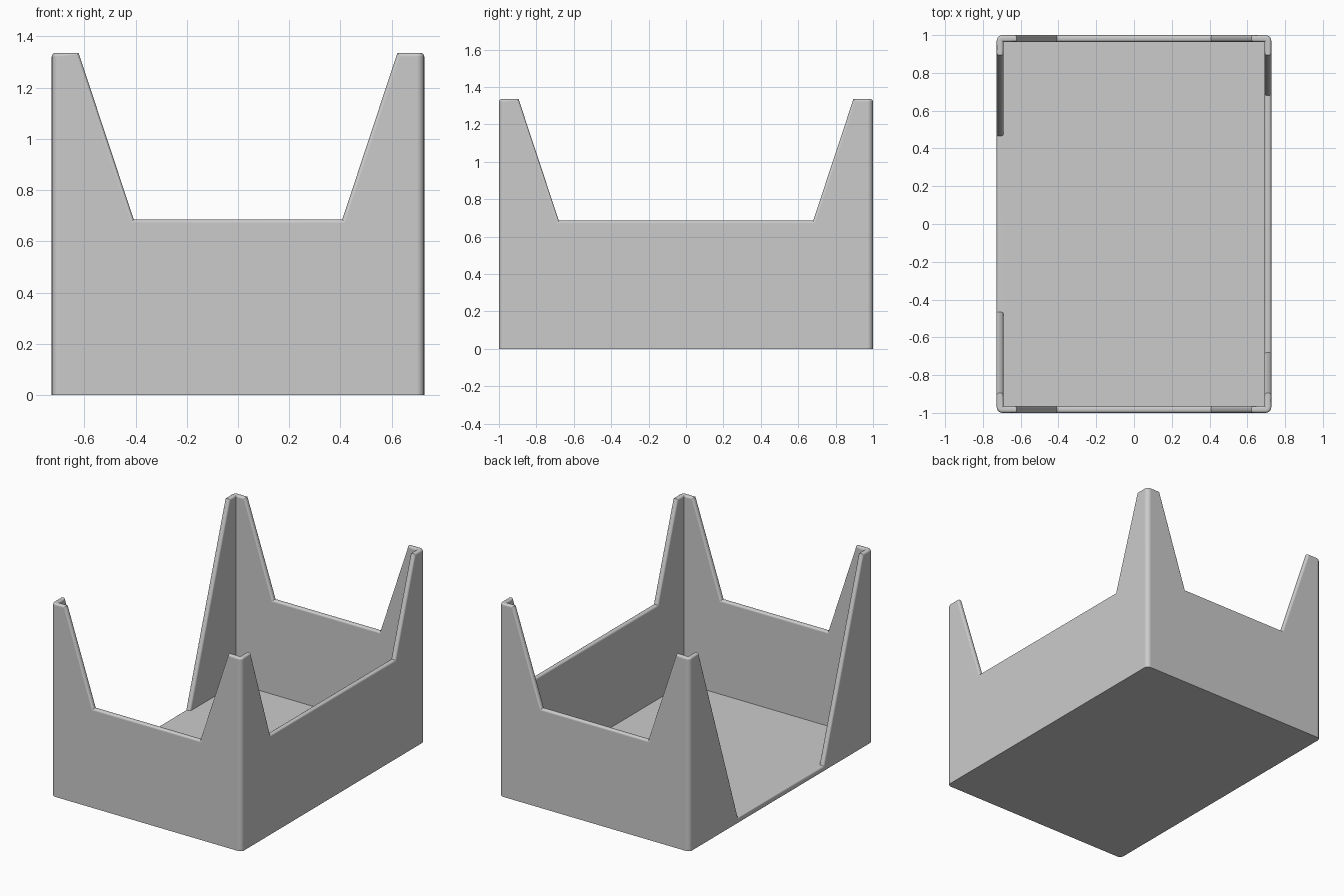
import bpy
import bmesh
from mathutils import Vector

cube = bpy.data.objects.get("Cube")
if cube:
    bpy.data.objects.remove(cube, do_unlink=True)

HX, HY = 0.727, 1.0          # half width and half depth
WALL, FLOOR = 0.036, 0.035   # thicknesses
TOP, LOW = 1.335, 0.685      # post height and normal wall height
POST = 0.105                 # post width at the top
RUN = 0.215 / (TOP - LOW)    # sideways run of the slope per unit of drop

grey = bpy.data.materials.new("grey")
grey.use_nodes = True
grey.diffuse_color = (0.6, 0.6, 0.6, 1)
grey.node_tree.nodes["Principled BSDF"].inputs["Base Color"].default_value = (0.6, 0.6, 0.6, 1)

bm = bmesh.new()
corners = [Vector(c) for c in ((-HX, -HY, 0), (HX, -HY, 0), (HX, HY, 0), (-HX, HY, 0))]
inset = [Vector((c.x - WALL * (1 if c.x > 0 else -1),
                 c.y - WALL * (1 if c.y > 0 else -1), 0)) for c in corners]
cut_heights = [LOW, LOW, LOW, FLOOR]   # the last side is open to the floor


def vert(p, z):
    return bm.verts.new((p.x, p.y, z))


bottom = [vert(c, 0) for c in corners]
floor = [vert(c, FLOOR) for c in inset]
outer_top = [vert(c, TOP) for c in corners]
inner_top = [vert(c, TOP) for c in inset]

# Rim points of each side: post edge, slope foot, slope foot, post edge
outer, inner = [], []
for i, low in enumerate(cut_heights):
    a, b = corners[i], corners[(i + 1) % 4]
    d = (b - a).normalized()
    length = (b - a).length
    inward = Vector((-d.y, d.x, 0)) * WALL
    foot = POST + (TOP - low) * RUN
    rim = [(POST, TOP), (foot, low), (length - foot, low), (length - POST, TOP)]
    outer.append([vert(a + d * s, z) for s, z in rim])
    inner.append([vert(a + d * s + inward, z) for s, z in rim])

# Wall faces, rim strips and post caps
floor_loop = []
for i, low in enumerate(cut_heights):
    j = (i + 1) % 4
    o, n = outer[i], inner[i]
    bm.faces.new([bottom[i], bottom[j], outer_top[j], *reversed(o), outer_top[i]])
    floor_loop.append(floor[i])
    if low > FLOOR:
        bm.faces.new([floor[i], floor[j], inner_top[j], *reversed(n), inner_top[i]])
    else:
        bm.faces.new([floor[i], n[1], n[0], inner_top[i]])
        bm.faces.new([floor[j], inner_top[j], n[3], n[2]])
        floor_loop += [n[1], n[2]]
    for k in range(3):
        bm.faces.new([o[k], o[k + 1], n[k + 1], n[k]])
    bm.faces.new([o[3], outer_top[j], outer[j][0], inner[j][0], inner_top[j], n[3]])
bm.faces.new(floor_loop)
bm.faces.new(bottom)
bmesh.ops.recalc_face_normals(bm, faces=bm.faces[:])

# Round the four outer corners
uprights = [bm.edges.get((b, t)) for b, t in zip(bottom, outer_top)]
bmesh.ops.bevel(bm, geom=uprights, offset=0.03, offset_type='OFFSET',
                segments=5, profile=0.5, affect='EDGES')
bm.normal_update()


# Round both edges of the rim
def is_rim(e):
    if len(e.link_faces) != 2 or not e.is_convex:
        return False
    z = sorted(f.normal.z for f in e.link_faces)
    return abs(z[0]) < 0.01 and z[1] > 0.2


bmesh.ops.bevel(bm, geom=[e for e in bm.edges if is_rim(e)], offset=0.014,
                offset_type='OFFSET', segments=4, profile=0.5, affect='EDGES',
                clamp_overlap=True)
bmesh.ops.recalc_face_normals(bm, faces=bm.faces[:])

mesh = bpy.data.meshes.new("open_tray")
bm.to_mesh(mesh)
bm.free()
mesh.materials.append(grey)
tray = bpy.data.objects.new("open_tray", mesh)
bpy.context.collection.objects.link(tray)

# Smooth rounded edges, flat panels
bpy.ops.object.select_all(action='DESELECT')
tray.select_set(True)
bpy.context.view_layer.objects.active = tray
bpy.ops.object.shade_smooth_by_angle(angle=0.6)
weighted = tray.modifiers.new("flat_panels", 'WEIGHTED_NORMAL')
weighted.keep_sharp = True
